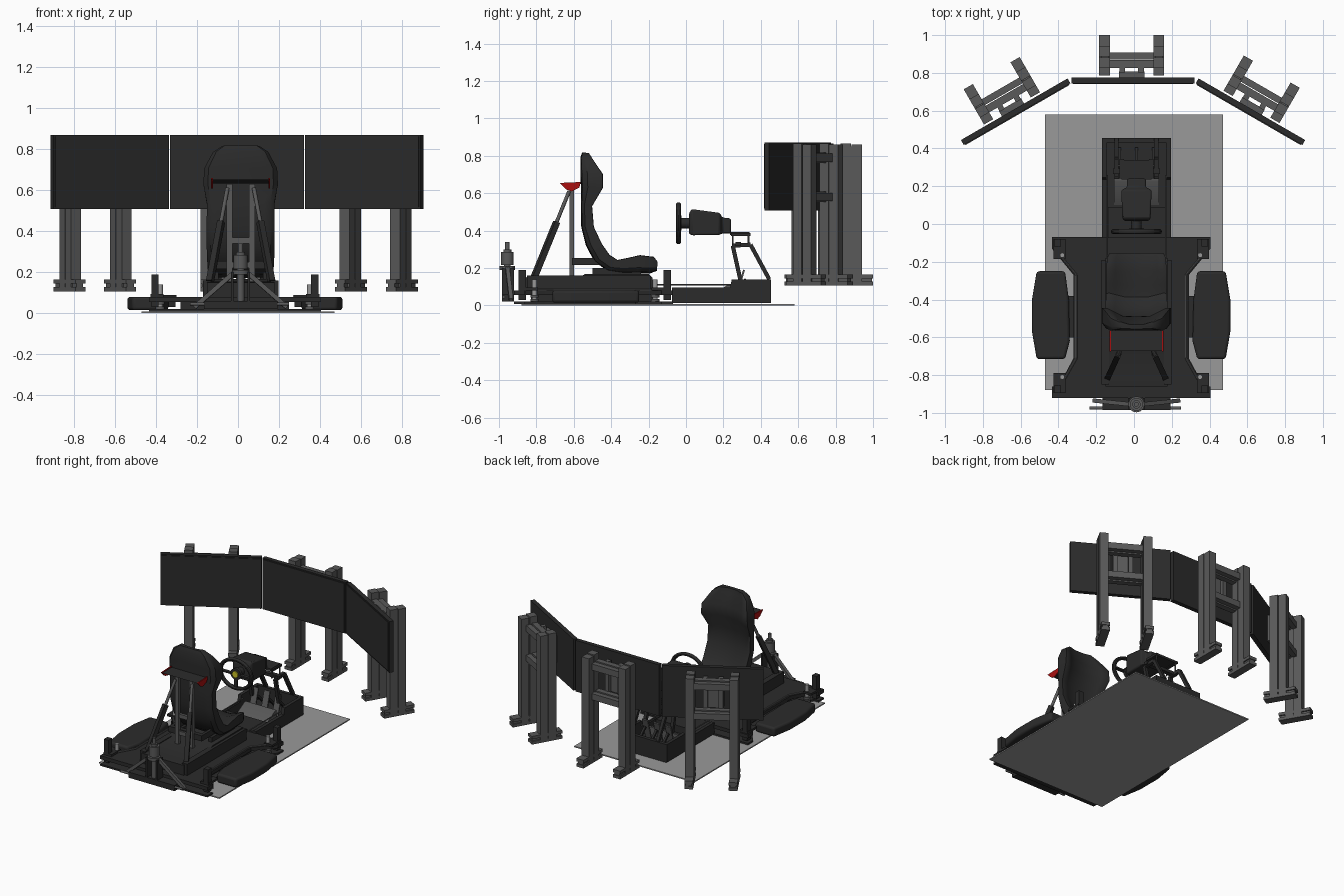
import bpy, bmesh, math
from mathutils import Vector, Matrix

def mat(name, c):
    m = bpy.data.materials.new(name)
    m.diffuse_color = (*c, 1)
    return m
BLACK = mat("black", (0.024, 0.024, 0.024))
STEEL = mat("steel", (0.1, 0.1, 0.1))
LIGHT = mat("light_grey", (0.32, 0.32, 0.32))
RED = mat("red", (0.4, 0.005, 0.005))
YELLOW = mat("yellow", (0.6, 0.55, 0.02))
CX = 0.013  # seat and wheel centre line

def finish(name, bm, m=BLACK, M=None):
    bmesh.ops.recalc_face_normals(bm, faces=bm.faces)
    me = bpy.data.meshes.new(name)
    bm.to_mesh(me)
    bm.free()
    if M:
        me.transform(M)
    me.materials.append(m)
    ob = bpy.data.objects.new(name, me)
    bpy.context.collection.objects.link(ob)
    return ob

def bevel(ob, w, seg=2):
    b = ob.modifiers.new("bevel", 'BEVEL')
    b.width, b.segments = w, seg
    return ob

def box(name, lo, hi, m=BLACK, M=None):
    bm = bmesh.new()
    lo, hi = Vector(lo), Vector(hi)
    bmesh.ops.create_cube(bm, size=1, matrix=Matrix.Translation((lo + hi) / 2) @ Matrix.Diagonal((*(hi - lo), 1)))
    return finish(name, bm, m, M)

def aim(a, b):
    a, b = Vector(a), Vector(b)
    return Matrix.Translation((a + b) / 2) @ (b - a).to_track_quat('Z', 'Y').to_matrix().to_4x4()

def rod(name, a, b, r, m=BLACK, r2=None, n=16):
    bm = bmesh.new()
    bmesh.ops.create_cone(bm, cap_ends=True, segments=n, radius1=r, radius2=r if r2 is None else r2,
                          depth=(Vector(b) - Vector(a)).length, matrix=aim(a, b))
    return finish(name, bm, m)

def beam(name, a, b, w, d, m=BLACK):
    l = (Vector(b) - Vector(a)).length / 2
    return box(name, (-w / 2, -d / 2, -l), (w / 2, d / 2, l), m, aim(a, b))

def loft(name, rings, m=BLACK):
    bm = bmesh.new()
    vs = [[bm.verts.new(p) for p in r] for r in rings]
    n = len(vs[0])
    for a, b in zip(vs, vs[1:]):
        for i in range(n):
            bm.faces.new((a[i], a[(i + 1) % n], b[(i + 1) % n], b[i]))
    bm.faces.new(vs[0])
    bm.faces.new(vs[-1])
    return finish(name, bm, m)

def side_prism(name, pts, x0, x1, m=BLACK):
    return loft(name, [[(x, y, z) for y, z in pts] for x in (x0, x1)], m)

def flat_prism(name, pts, z0, z1, m=BLACK):
    return loft(name, [[(x, y, z) for x, y in pts] for z in (z0, z1)], m)

# floor mat and base plates
box("floor_mat", (-0.47, -0.88, 0), (0.47, 0.58, 0.008), LIGHT)
half = [(0.42, -0.07), (0.42, -0.13), (0.305, -0.27), (0.305, -0.71), (0.385, -0.86), (0.42, -0.86), (0.42, -0.92)]
outline = [(x - 0.015, y) for x, y in half] + [(-x - 0.015, y) for x, y in reversed(half)]
flat_prism("base_plate", outline, 0.008, 0.02)
flat_prism("motion_platform", outline, 0.055, 0.08)
box("platform_core", (-0.28, -0.83, 0.02), (0.25, -0.17, 0.055))

for s in (-1, 1):
    X = lambda x: s * x - 0.015
    # side pods
    pod = [(0.33, -0.40), (0.35, -0.25), (0.50, -0.25), (0.525, -0.40), (0.525, -0.57), (0.50, -0.715), (0.35, -0.715), (0.325, -0.62)]
    bevel(flat_prism("side_pod", [(X(x), y) for x, y in pod], 0.015, 0.08), 0.014, 3)
    box("pod_bracket", (min(X(0.29), X(0.34)), -0.6, 0.03), (max(X(0.29), X(0.34)), -0.38, 0.06))
    # trim strips along the platform waist
    edge = [(0.40, -0.14), (0.29, -0.27), (0.29, -0.71), (0.37, -0.85)]
    for (xa, ya), (xb, yb) in zip(edge, edge[1:]):
        rod("platform_trim", (X(xa), ya, 0.084), (X(xb), yb, 0.084), 0.006, STEEL, n=8)
    # corner actuators
    for y, yc in ((-0.10, -0.165), (-0.875, -0.81)):
        box("actuator_housing", (X(0.39) - 0.018, y - 0.02, 0.03), (X(0.39) + 0.018, y + 0.02, 0.19))
        box("actuator_base", (X(0.38) - 0.032, min(y, yc) - 0.02, 0.08), (X(0.38) + 0.032, max(y, yc) + 0.02, 0.095))
        rod("actuator_piston", (X(0.365), yc, 0.02), (X(0.365), yc, 0.14), 0.013, LIGHT)
        for z in (0.02, 0.042):
            rod("actuator_collar", (X(0.365), yc, z), (X(0.365), yc, z + 0.014), 0.022, STEEL)

# seat frame on the platform
side_prism("seat_frame", [(-0.86, 0.08), (-0.86, 0.15), (-0.82, 0.155), (-0.56, 0.155), (-0.54, 0.168), (-0.2, 0.168), (-0.18, 0.15), (-0.18, 0.08)], CX - 0.165, CX + 0.165)
for s in (-1, 1):
    x = CX + s * 0.165
    box("frame_rail", (x - 0.02, -0.85, 0.08), (x + 0.02, -0.19, 0.16))
    rod("link_rod", (CX + s * 0.155, -0.2, 0.112), (CX + s * 0.155, 0.26, 0.112), 0.004, STEEL, n=8)
    box("seat_bracket", (CX + s * 0.12 - 0.01, -0.61, 0.215), (CX + s * 0.12 + 0.01, -0.44, 0.255))
    box("seat_mount", (CX + s * 0.12 - 0.012, -0.5, 0.155), (CX + s * 0.12 + 0.012, -0.24, 0.2))

# seat shell: back (y, z), bolster edge (y, z), half width
stations = [((-0.555, 0.818), (-0.515, 0.815), 0.09), ((-0.565, 0.79), (-0.49, 0.78), 0.135), ((-0.565, 0.71), (-0.43, 0.70), 0.178),
            ((-0.562, 0.63), (-0.43, 0.63), 0.182), ((-0.562, 0.54), (-0.495, 0.53), 0.165), ((-0.56, 0.42), (-0.485, 0.42), 0.166),
            ((-0.535, 0.32), (-0.44, 0.33), 0.166), ((-0.49, 0.235), (-0.40, 0.275), 0.163), ((-0.42, 0.185), (-0.36, 0.25), 0.16),
            ((-0.34, 0.172), (-0.315, 0.262), 0.16), ((-0.26, 0.172), (-0.245, 0.28), 0.16), ((-0.19, 0.172), (-0.17, 0.27), 0.155),
            ((-0.155, 0.185), (-0.152, 0.24), 0.14)]
us = (-1, -0.88, -0.7, -0.4, 0, 0.4, 0.7, 0.88, 1)
rings = []
for b, e, w in stations:
    pt = lambda u, f: (CX + w * u, b[0] + (e[0] - b[0]) * f, b[1] + (e[1] - b[1]) * f)
    rings.append([pt(u, 0.55 + 0.45 * (u * u if abs(u) > 0.5 else u * u * 0.3) - (0.12 if abs(u) == 1 else 0)) for u in us]
                 + [pt(u, 0.28 if abs(u) == 1 else 0.08 * u * u) for u in reversed(us)])
seat = loft("seat", rings)

# seat posts, struts and rear wing
for s in (-1, 1):
    beam("seat_post", (CX + s * 0.055, -0.612, 0.155), (CX + s * 0.055, -0.612, 0.63), 0.028, 0.024, STEEL)
    lo, hi = Vector((CX + s * 0.15, -0.81, 0.155)), Vector((CX + s * 0.065, -0.625, 0.61))
    mid = lo.lerp(hi, 0.64)
    beam("strut_lower", lo, mid, 0.03, 0.03)
    rod("strut_upper", mid, hi, 0.01, STEEL)
    x = CX + s * 0.14
    side_prism("wing_endplate", [(-0.675, 0.655), (-0.563, 0.66), (-0.57, 0.63), (-0.61, 0.61), (-0.64, 0.62)], x - 0.004, x + 0.004, RED)
for z in (0.235, 0.355):
    box("post_crossbar", (CX - 0.06, -0.622, z - 0.014), (CX + 0.06, -0.602, z + 0.014), STEEL)
box("bracket_bar", (CX - 0.13, -0.61, 0.215), (CX + 0.13, -0.58, 0.255))
side_prism("rear_wing", [(-0.672, 0.652), (-0.565, 0.652), (-0.57, 0.64), (-0.61, 0.634)], CX - 0.14, CX + 0.14)

# rear traction unit
Y = -0.955
box("rear_bar", (CX - 0.18, -0.985, 0.02), (CX + 0.18, -0.92, 0.06))
rod("rear_screw", (-0.235, Y - 0.02, 0.045), (0.25, Y - 0.02, 0.045), 0.008, STEEL)
rod("rear_piston", (CX, Y, 0.05), (CX, Y, 0.22), 0.018, STEEL)
for z0, z1, r in ((0.19, 0.21, 0.042), (0.215, 0.285, 0.034), (0.285, 0.3, 0.022), (0.3, 0.34, 0.012)):
    rod("rear_motor", (CX, Y, z0), (CX, Y, z1), r, STEEL, n=24)
for s in (-1, 1):
    beam("rear_leg", (CX + s * 0.225, Y + 0.02, 0.03), (CX + s * 0.03, Y, 0.2), 0.022, 0.022, STEEL)
    box("rear_plate", (CX + s * 0.04 - 0.006, -0.985, 0.05), (CX + s * 0.04 + 0.006, -0.92, 0.2))

# pedal tray
box("tray_floor", (CX - 0.175, -0.07, 0.012), (CX + 0.18, 0.455, 0.04))
for s in (-1, 1):
    x = CX + s * 0.17
    side_prism("tray_side", [(-0.075, 0.015), (-0.075, 0.095), (0.235, 0.095), (0.245, 0.14), (0.455, 0.14), (0.455, 0.015)], x - 0.012, x + 0.012)
box("tray_front", (CX - 0.17, 0.43, 0.015), (CX + 0.17, 0.455, 0.14))
box("tray_step", (CX - 0.165, -0.075, 0.04), (CX + 0.165, 0.09, 0.09))
side_prism("heel_ramp", [(0.10, 0.04), (0.24, 0.04), (0.24, 0.11), (0.225, 0.11)], CX - 0.12, CX + 0.12, STEEL)
for x in (-0.09, 0, 0.09):
    beam("pedal", (CX + x, 0.27, 0.05), (CX + x, 0.31, 0.19), 0.045, 0.01, STEEL)
    beam("pedal_arm", (CX + x, 0.40, 0.05), (CX + x, 0.31, 0.14), 0.015, 0.015)

# wheel stand
for s in (-1, 1):
    x = CX + s * 0.105
    P = [(x, 0.29, 0.14), (x, 0.25, 0.32), (x, 0.345, 0.325), (x, 0.445, 0.14)]
    for a, b in zip(P, P[1:]):
        beam("stand_leg", a, b, 0.022, 0.022)
    xx = CX + s * 0.078
    box("mount_arm", (xx - 0.012, 0.24, 0.372), (xx + 0.012, 0.345, 0.388))
    for y in (0.25, 0.335):
        rod("mount_bolt", (xx, y, 0.32), (xx, y, 0.375), 0.005, STEEL, n=8)
box("stand_crossbar", (CX - 0.125, 0.265, 0.318), (CX + 0.125, 0.295, 0.34))
box("mount_plate", (CX - 0.08, 0.235, 0.376), (CX + 0.08, 0.34, 0.392))

# wheel base and steering wheel
sec = [(0.015, 0.062, 0.385, 0.49), (0.03, 0.075, 0.375, 0.515), (0.18, 0.08, 0.378, 0.495), (0.195, 0.05, 0.385, 0.47), (0.24, 0.05, 0.385, 0.465)]
bevel(loft("wheel_base", [[(CX + i * w, y, z) for i, z in ((-1, a), (1, a), (1, b), (-1, b))] for y, w, a, b in sec]), 0.008)
H = Vector((CX, -0.04, 0.44))
rod("steering_shaft", H, (CX, 0.02, 0.44), 0.028)
rod("wheel_hub", H + Vector((0, -0.006, 0)), H + Vector((0, 0.015, 0)), 0.04, n=24)
rod("hub_button", H + Vector((0, -0.014, 0)), H, 0.022, YELLOW, n=20)
for a in (0, 180, 270):
    d = Vector((math.cos(math.radians(a)) * 0.12, 0, math.sin(math.radians(a)) * 0.1))
    beam("wheel_spoke", H + d * 0.25, H + d, 0.024, 0.01)
bpy.ops.mesh.primitive_torus_add(major_radius=0.121, minor_radius=0.014, major_segments=40, minor_segments=10, location=H, rotation=(math.pi / 2, 0, 0))
rim = bpy.context.object
rim.name = "steering_rim"
rim.scale.y = 0.83
rim.data.materials.append(BLACK)

# monitors and their stands, one local layout placed three times
for side, px, py, ang in (("left", -0.625, 0.592, 30), ("centre", -0.005, 0.757, 0), ("right", 0.615, 0.592, -30)):
    M = Matrix.Translation((px, py, 0)) @ Matrix.Rotation(math.radians(ang), 4, 'Z')
    part = lambda n, lo, hi, m=STEEL: box(side + n, lo, hi, m, M)
    part("_monitor", (-0.326, -0.012, 0.508), (0.326, 0.018, 0.87), BLACK)
    part("_screen", (-0.318, -0.017, 0.518), (0.318, -0.01, 0.862), BLACK)
    part("_mount_plate", (-0.075, 0.018, 0.60), (0.06, 0.05, 0.79))
    for s in (-1, 1):
        x = -0.008 + s * 0.143
        for y0, y1, top in ((0.07, 0.124, 0.865), (0.129, 0.183, 0.86)):
            part("_post", (x - 0.028, y0, 0.12), (x + 0.028, y1, top))
        part("_post_core", (x - 0.02, 0.08, 0.125), (x + 0.02, 0.175, 0.85))
        part("_foot_bottom", (x - 0.028, 0.028, 0.107), (x + 0.028, 0.243, 0.128))
        part("_foot_core", (x - 0.019, 0.033, 0.125), (x + 0.019, 0.238, 0.147))
        part("_foot_top", (x - 0.028, 0.028, 0.144), (x + 0.028, 0.243, 0.165))
        part("_mount_rail", (s * 0.05 - 0.023, 0.045, 0.57), (s * 0.05 + 0.007, 0.075, 0.82))
    for z in (0.58, 0.79):
        part("_crossbar", (-0.125, 0.07, z - 0.028), (0.11, 0.11, z + 0.028))
        part("_crossbar_back", (-0.125, 0.115, z - 0.022), (0.11, 0.15, z + 0.022))

# smooth the rounded parts, keep edges sharp
bpy.ops.object.select_all(action='SELECT')
bpy.context.view_layer.objects.active = seat
bpy.ops.object.shade_smooth_by_angle(angle=math.radians(35))
